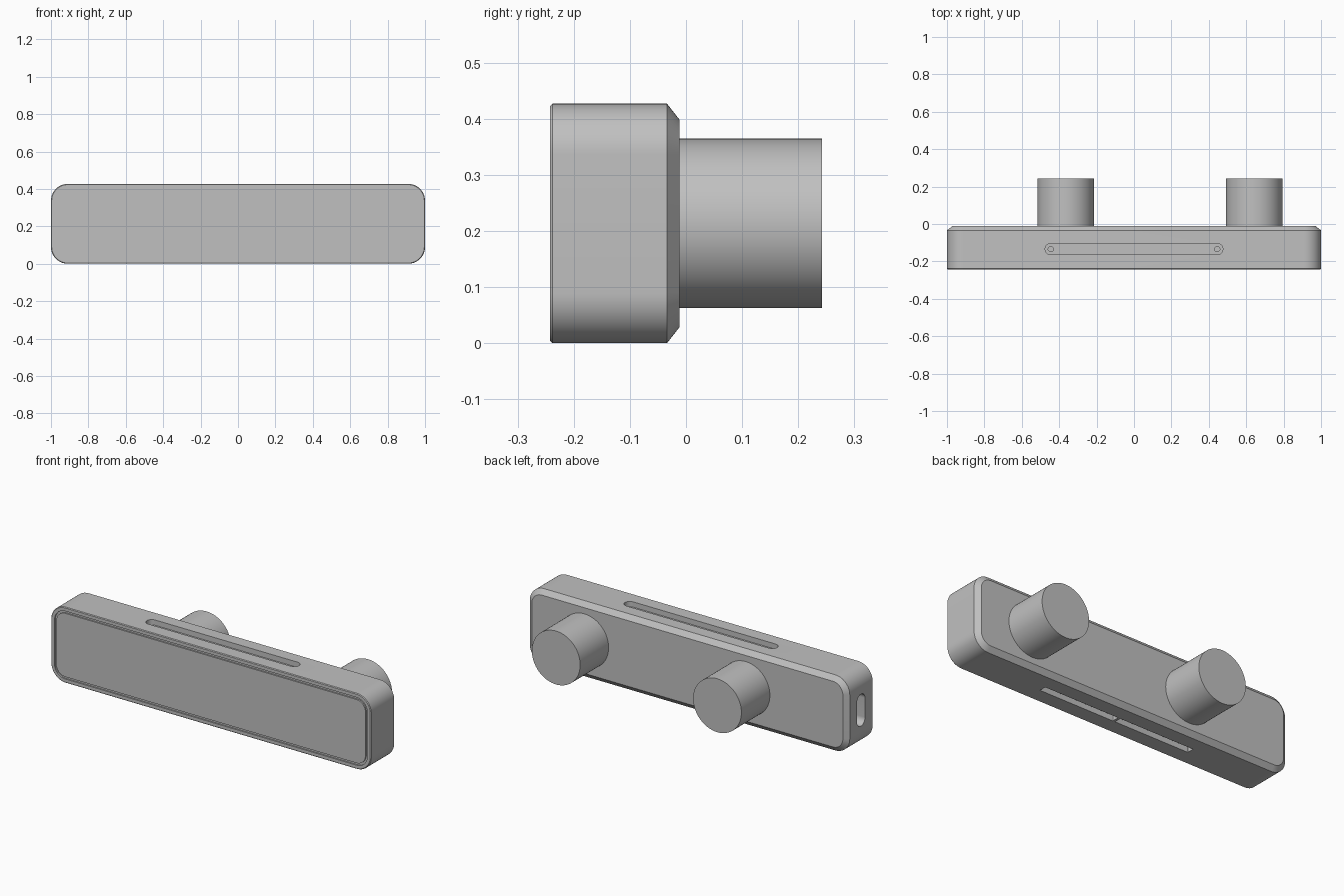
import bpy
import bmesh
import math
from mathutils import Vector

cube = bpy.data.objects.get("Cube")
if cube:
    bpy.data.objects.remove(cube, do_unlink=True)

GREY = (0.53, 0.53, 0.53, 1)
grey = bpy.data.materials.new("plain grey")
grey.use_nodes = True
grey.diffuse_color = GREY
grey.node_tree.nodes["Principled BSDF"].inputs["Base Color"].default_value = GREY

MID_Z = 0.2135          # centre height of the bar
HEIGHT = 2 * MID_Z
FRONT, BACK = -0.242, -0.012
SLOT_Y = -0.134         # centre line of the slots


def outline(half_w, half_h, radius, steps=12):
    """Rounded rectangle as 2D points, counter-clockwise."""
    pts = []
    for quarter, (sx, sy) in enumerate(((1, 1), (-1, 1), (-1, -1), (1, -1))):
        for i in range(steps + 1):
            a = math.pi / 2 * (quarter + i / steps)
            pts.append((sx * (half_w - radius) + radius * math.cos(a),
                        sy * (half_h - radius) + radius * math.sin(a)))
    return pts


def loft(name, rings):
    """Closed solid skinned through rings of equal point count."""
    bm = bmesh.new()
    loops = [[bm.verts.new(p) for p in ring] for ring in rings]
    for a, b in zip(loops, loops[1:]):
        for i in range(len(a)):
            j = (i + 1) % len(a)
            bm.faces.new((a[i], a[j], b[j], b[i]))
    bm.faces.new(loops[0])
    bm.faces.new(loops[-1])
    bmesh.ops.remove_doubles(bm, verts=bm.verts, dist=0.00001)
    bmesh.ops.recalc_face_normals(bm, faces=bm.faces)
    mesh = bpy.data.meshes.new(name)
    bm.to_mesh(mesh)
    bm.free()
    mesh.materials.append(grey)
    obj = bpy.data.objects.new(name, mesh)
    bpy.context.collection.objects.link(obj)
    return obj


def activate(obj):
    bpy.ops.object.select_all(action="DESELECT")
    obj.select_set(True)
    bpy.context.view_layer.objects.active = obj


def smooth(obj):
    activate(obj)
    bpy.ops.object.shade_smooth_by_angle(angle=math.radians(30))


def cut(obj, cutter):
    cutter.hide_render = True
    mod = obj.modifiers.new("cut", "BOOLEAN")
    mod.operation = "DIFFERENCE"
    mod.solver = "EXACT"
    mod.object = cutter
    activate(obj)
    bpy.ops.object.modifier_apply(modifier=mod.name)
    bpy.data.objects.remove(cutter, do_unlink=True)


def flat_cutter(x, half_len, half_w, radius, z_low, z_high):
    """Upright prism for slots in the top and bottom."""
    shape = outline(half_len, half_w, radius)
    return loft("slot_cutter", [[Vector((x + u, SLOT_Y + v, z)) for u, v in shape]
                                for z in (z_low, z_high)])


# Bar: chamfered back, softened front edge, shallow groove around the front panel
sections = [(0.028, BACK), (0, -0.034), (0, FRONT + 0.004), (0.004, FRONT),
            (0.022, FRONT), (0.022, FRONT + 0.008),
            (0.034, FRONT + 0.008), (0.034, FRONT)]
bar = loft("bar_body", [
    [Vector((u, y, MID_Z + v)) for u, v in outline(1 - inset, MID_Z - inset, 0.09 - inset)]
    for inset, y in sections])

# Long top slot with a small round hole at each end
cut(bar, flat_cutter(0, 0.475, 0.03, 0.03, HEIGHT - 0.03, HEIGHT + 0.1))
for side in (-1, 1):
    cut(bar, flat_cutter(side * 0.445, 0.014, 0.014, 0.014, HEIGHT - 0.05, HEIGHT + 0.1))

# Pair of square-ended slots underneath
for side in (-1, 1):
    cut(bar, flat_cutter(side * 0.241, 0.234, 0.02, 0.001, -0.1, 0.03))

# Upright socket in the right end
socket = outline(0.036, 0.09, 0.036)
cut(bar, loft("socket_cutter", [[Vector((x, SLOT_Y + u, MID_Z + v)) for u, v in socket]
                                for x in (-1.1, -0.95)]))
smooth(bar)

# Round mounts on the back
for name, x in (("right_mount", -0.365), ("left_mount", 0.643)):
    disc = outline(0.151, 0.151, 0.151, 16)
    mount = loft(name, [[Vector((x + u, y, MID_Z + v)) for u, v in disc]
                        for y in (BACK - 0.005, 0.242)])
    smooth(mount)
